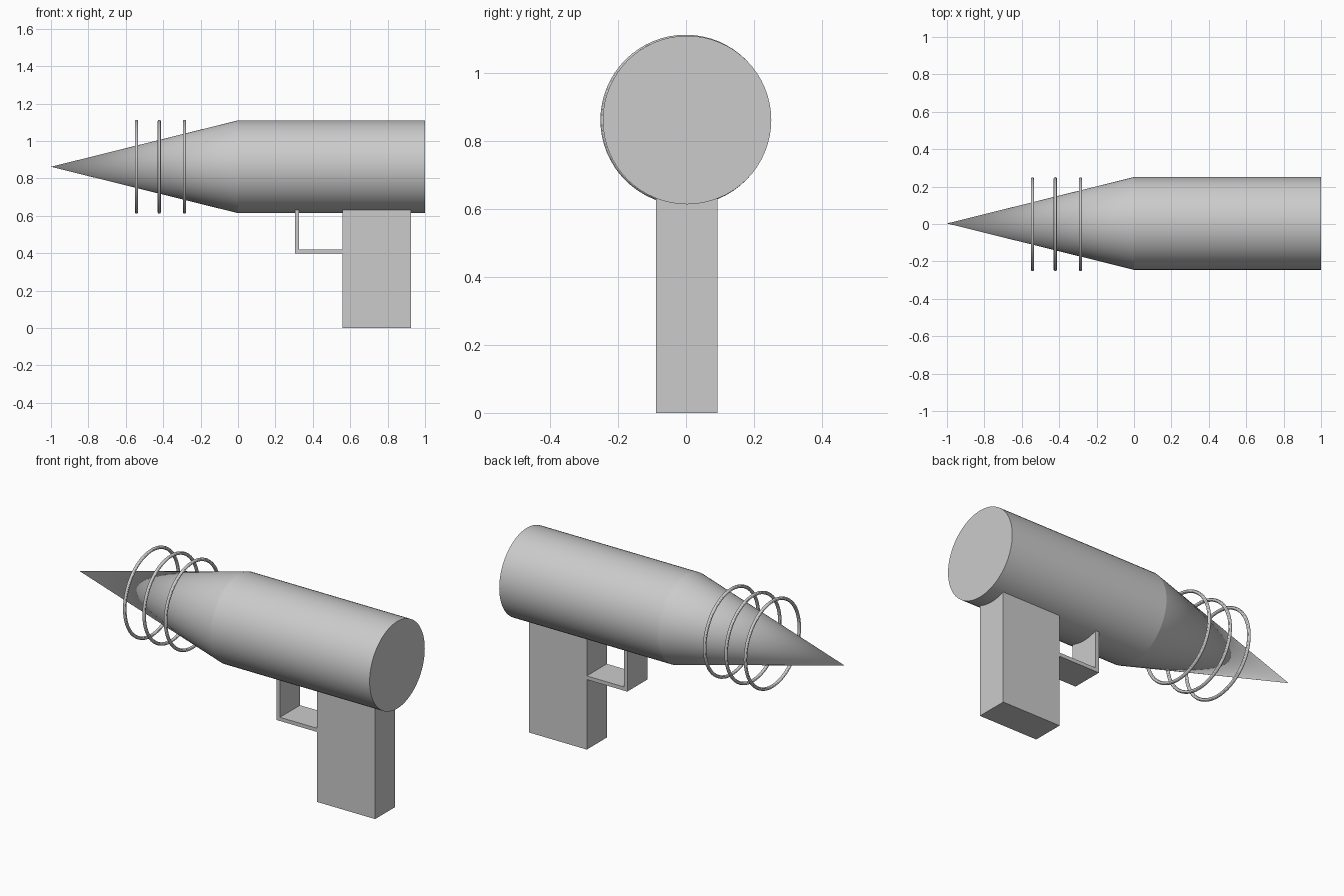
import bpy
from math import pi, radians

if "Cube" in bpy.data.objects:
    bpy.data.objects.remove(bpy.data.objects["Cube"])

CY, CZ, R = 0.003, 0.862, 0.248   # barrel axis and radius
GRIP_Y = (-0.088, 0.092)


def finish(name, smooth=True):
    ob = bpy.context.object
    ob.name = name
    bpy.ops.object.transform_apply(location=True, rotation=True, scale=True)
    if smooth:
        bpy.ops.object.shade_smooth_by_angle(angle=radians(30))
    return ob


def box(name, x, y, z):
    bpy.ops.mesh.primitive_cube_add(size=1, location=[(a + b) / 2 for a, b in (x, y, z)])
    bpy.context.object.scale = [b - a for a, b in (x, y, z)]
    return finish(name, smooth=False)


# Main barrel body
bpy.ops.mesh.primitive_cylinder_add(vertices=64, radius=R, depth=1,
                                    location=(0.5, CY, CZ), rotation=(0, pi / 2, 0))
finish("barrel")

# Pointed nose, tip towards -x
bpy.ops.mesh.primitive_cone_add(vertices=64, radius1=R, radius2=0, depth=1,
                                location=(-0.5, CY, CZ), rotation=(0, -pi / 2, 0))
finish("nose_cone")

# Three floating rings around the nose
for i, x in enumerate((-0.543, -0.421, -0.286)):
    bpy.ops.mesh.primitive_torus_add(major_segments=64, minor_segments=12,
                                     major_radius=0.242, minor_radius=0.009,
                                     location=(x, -0.001, CZ), rotation=(0, pi / 2, 0))
    finish(f"ring_{i + 1}")

# Handle
box("grip", (0.56, 0.925), GRIP_Y, (0, 0.632))

# Trigger guard: L-shaped strip extruded across the grip width
profile = [(0.56, 0.398), (0.305, 0.398), (0.305, 0.632),
           (0.326, 0.632), (0.326, 0.419), (0.56, 0.419)]
n = len(profile)
verts = [(x, y, z) for y in GRIP_Y for x, z in profile]
faces = [tuple(range(n)), tuple(range(2 * n - 1, n - 1, -1))]
faces += [((i + 1) % n, i, n + i, n + (i + 1) % n) for i in range(n)]
mesh = bpy.data.meshes.new("trigger_guard")
mesh.from_pydata(verts, [], faces)
guard = bpy.data.objects.new("trigger_guard", mesh)
bpy.context.collection.objects.link(guard)

# Make the guard's face directions consistent
import bmesh
bm = bmesh.new()
bm.from_mesh(mesh)
bmesh.ops.recalc_face_normals(bm, faces=bm.faces)
bm.to_mesh(mesh)
bm.free()
